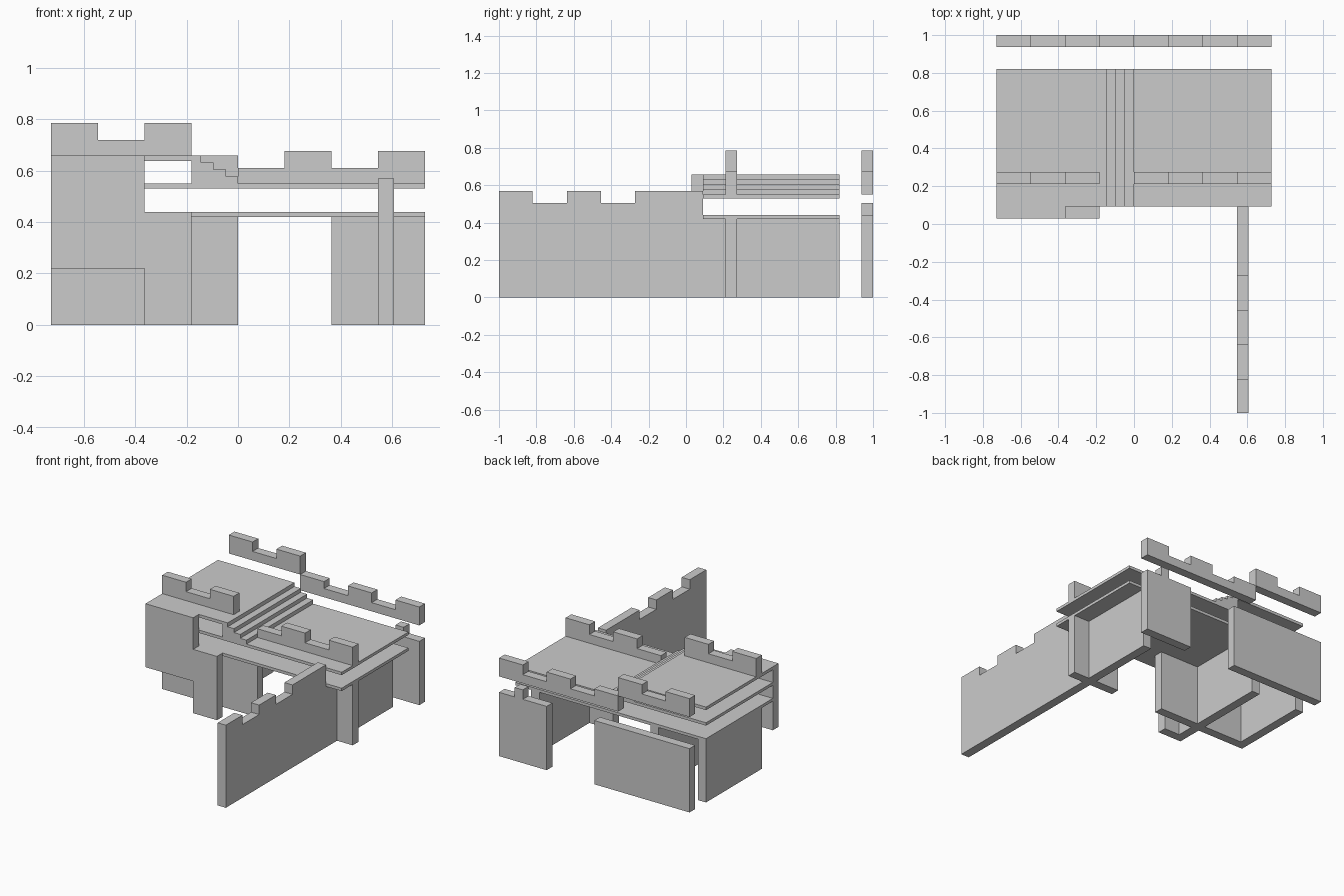
import bpy, bmesh

if "Cube" in bpy.data.objects:
    bpy.data.objects.remove(bpy.data.objects["Cube"])

W = 0.727      # half width of the building
T = 0.062      # wall thickness
U = 0.1818     # spacing of the merlons


def prism(name, pts, axis, a, b):
    """Extrude a closed profile: axis 'y' takes (x, z) points, axis 'x' takes (y, z)."""
    bm = bmesh.new()
    place = (lambda p, d: (p[0], d, p[1])) if axis == 'y' else (lambda p, d: (d, p[0], p[1]))
    face = bm.faces.new([bm.verts.new(place(p, a)) for p in pts])
    ext = bmesh.ops.extrude_face_region(bm, geom=[face])
    shift = (0, b - a, 0) if axis == 'y' else (b - a, 0, 0)
    bmesh.ops.translate(bm, vec=shift, verts=[g for g in ext['geom'] if isinstance(g, bmesh.types.BMVert)])
    bmesh.ops.recalc_face_normals(bm, faces=bm.faces)
    me = bpy.data.meshes.new(name)
    bm.to_mesh(me)
    bm.free()
    ob = bpy.data.objects.new(name, me)
    bpy.context.collection.objects.link(ob)
    return ob


def box(name, x0, x1, y0, y1, z0, z1):
    return prism(name, [(x0, z0), (x1, z0), (x1, z1), (x0, z1)], 'y', y0, y1)


def skyline(start, bottom, runs):
    """Profile with a flat bottom and a stepped top; runs are (end, height)."""
    pts, s = [(start, bottom)], start
    for end, h in runs:
        pts += [(s, h), (end, h)]
        s = end
    return pts + [(s, bottom)]


# Floors and roof
Y0, Y1 = 0.092, 0.82
box("lower_floor", -W, W, Y0, Y1, 0.42, 0.44)
box("upper_floor", -W, W, Y0, Y1, 0.53, 0.55)
box("tower_roof", -W, -U, Y0, Y1, 0.637, 0.658)

# Stairs from upper floor to tower roof
prism("stairs", skyline(-U, 0.55, [(-0.143, 0.658), (-0.095, 0.631), (-0.047, 0.604), (0, 0.577)]), 'y', Y0, Y1)

# Supporting walls below the floors
YC = 0.212
box("left_cross_wall", -W, 0, YC, YC + T, 0, 0.42)
box("right_cross_wall", 2 * U, W, YC, YC + T, 0, 0.42)
box("left_side_wall", -W, -W + T, YC + T, Y1, 0, 0.42)
box("inner_wall", -2 * U, -2 * U + T, Y0, Y1, 0, 0.42)
box("right_long_wall", 3 * U, 3 * U + T, Y0, Y1, 0, 0.42)

# Tower front wall with cut-out corners
prism("tower_front_wall", [(-W, 0.22), (-2 * U, 0.22), (-2 * U, 0), (-U, 0), (-U, 0.44),
                           (-2 * U, 0.44), (-2 * U, 0.658), (-W, 0.658)], 'y', 0.03, Y0)

# Long courtyard wall with merlons
prism("courtyard_wall", skyline(-1, 0, [(-0.82, 0.57), (-0.637, 0.505), (-0.455, 0.57),
                                        (-0.273, 0.505), (Y0, 0.57)]), 'x', 3 * U, 3 * U + T)

# Back wall panels
YB = 1 - T
box("back_wall_left", -W, 0, YB, 1, 0, 0.44)
box("back_wall_right", 2 * U, W, YB, 1, 0, 0.44)
box("back_wall_merlon", 3 * U, 3 * U + T, YB, 1, 0.44, 0.505)

# Battlements, front and back
high = [(-3 * U, 0.785), (-2 * U, 0.72), (-U, 0.785)]
low = [(U, 0.61), (2 * U, 0.677), (3 * U, 0.61), (W, 0.677)]
for side, y in (("front", YC), ("back", YB)):
    prism(side + "_tower_battlement", skyline(-W, 0.658, high), 'y', y, y + T)
prism("front_battlement", skyline(0, 0.55, low), 'y', YC, YC + T)
prism("back_battlement", skyline(-U, 0.55, [(0, 0.658)] + low), 'y', YB, 1)
